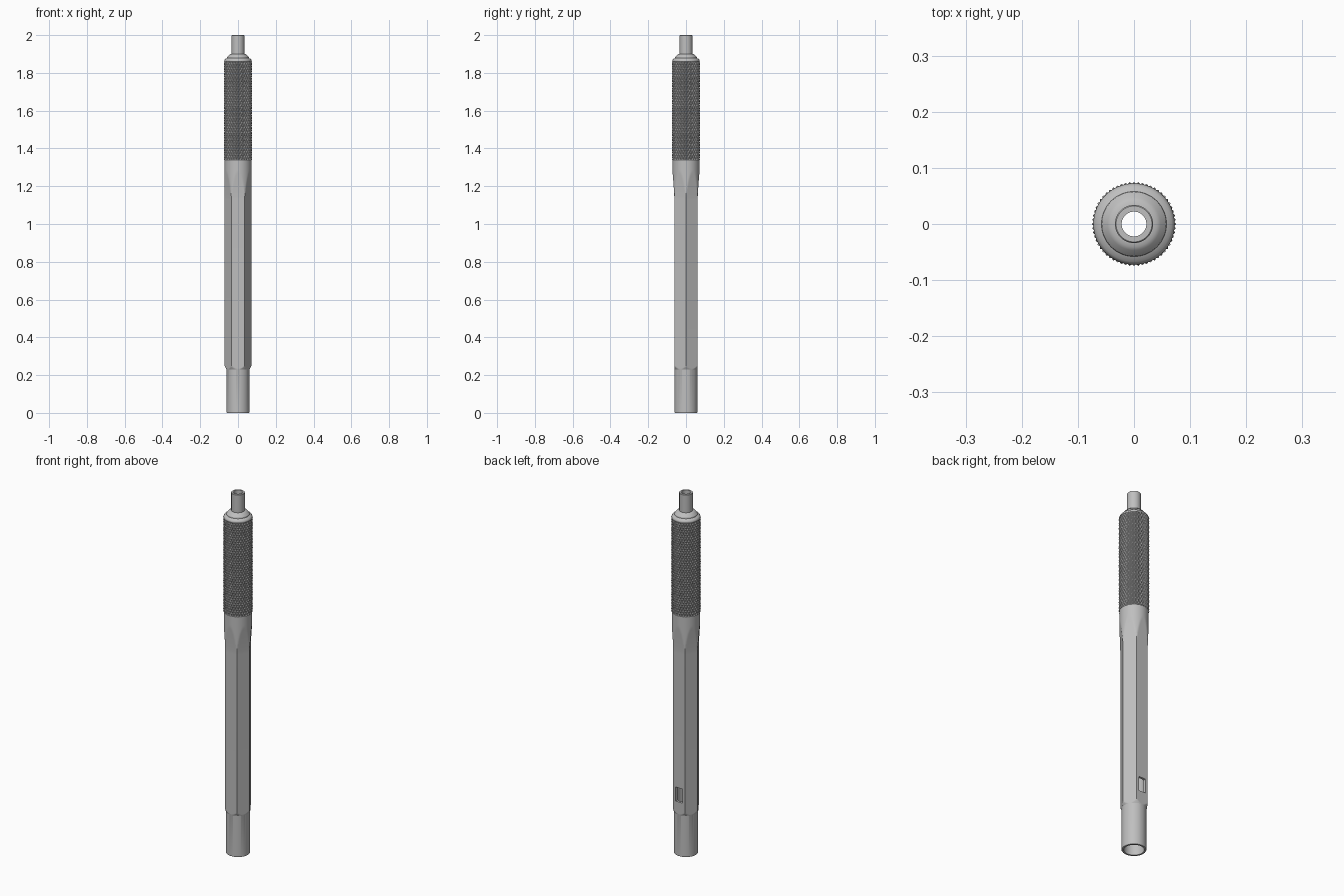
import bpy, bmesh, math

cube = bpy.data.objects.get("Cube")
if cube:
    bpy.data.objects.remove(cube, do_unlink=True)

metal = bpy.data.materials.new("satin_grey_metal")
metal.use_nodes = True
grey = (0.52, 0.52, 0.52, 1)
metal.diffuse_color = grey
metal.node_tree.nodes["Principled BSDF"].inputs["Base Color"].default_value = grey

TAU = 2 * math.pi


def tube(name, rows, sides, diagonal=False):
    """Closed ring solid: rows are (radius function of column, z), looping outside then inside."""
    bm = bmesh.new()
    rings = []
    for radius, z in rows:
        ring = []
        for i in range(sides):
            r = radius(i) if callable(radius) else radius
            a = TAU * i / sides
            ring.append(bm.verts.new((r * math.cos(a), r * math.sin(a), z)))
        rings.append(ring)
    for j, low in enumerate(rings):
        high = rings[(j + 1) % len(rings)]
        for i in range(sides):
            k = (i + 1) % sides
            a, b, c, d = low[i], low[k], high[k], high[i]
            if not diagonal:
                bm.faces.new((a, b, c, d))
            elif (i + j) % 2 == 0:
                bm.faces.new((a, b, c))
                bm.faces.new((a, c, d))
            else:
                bm.faces.new((a, b, d))
                bm.faces.new((b, c, d))
    bmesh.ops.recalc_face_normals(bm, faces=bm.faces)
    mesh = bpy.data.meshes.new(name)
    bm.to_mesh(mesh)
    bm.free()
    mesh.materials.append(metal)
    obj = bpy.data.objects.new(name, mesh)
    bpy.context.collection.objects.link(obj)
    return obj


def activate(obj):
    bpy.ops.object.select_all(action='DESELECT')
    obj.select_set(True)
    bpy.context.view_layer.objects.active = obj


def smooth(obj, degrees):
    activate(obj)
    bpy.ops.object.shade_smooth_by_angle(angle=math.radians(degrees))


# Barrel: round stock with six milled flats that run out below the grip
SIDES = 96
ROUND, FLAT, BORE = 0.0715, 0.0615, 0.05
FOOT, RUNOUT, GRIP = 0.23, 1.13, 1.34


def barrel_row(z):
    turned = 0.061 + (ROUND - 0.061) * min(max((z - FOOT) / 0.02, 0), 1)
    flat = FLAT + 0.011 * (max(z - RUNOUT, 0) / 0.16) ** 1.3

    def radius(i):
        off = (TAU * i / SIDES) % (TAU / 6) - TAU / 12
        return min(turned, flat / math.cos(off))
    return radius, z


heights = [0.003] + [FOOT + 0.0025 * n for n in range(9)]
heights += [RUNOUT + 0.01 * n for n in range(18)] + [GRIP]
rows = [(0.059, 0)] + [barrel_row(z) for z in heights] + [(BORE, GRIP), (BORE, 0)]
barrel = tube("hexagonal_barrel", rows, SIDES)

# Small rectangular window through the rear flat
bpy.ops.mesh.primitive_cube_add(size=1, location=(0, 0.065, 0.34))
cutter = bpy.context.object
cutter.name = "window_cutter"
cutter.scale = (0.042, 0.06, 0.078)
cutter.hide_render = True
cutter.data.materials.append(metal)
cut = barrel.modifiers.new("window", 'BOOLEAN')
cut.operation = 'DIFFERENCE'
cut.solver = 'EXACT'
cut.object = cutter
activate(barrel)
bpy.ops.object.modifier_apply(modifier=cut.name)
bpy.data.objects.remove(cutter, do_unlink=True)
smooth(barrel, 20)

# Knurled grip: checkerboard of peaks and valleys forming diamond pyramids
COLS, ROWS, TOP = 60, 40, 1.86
rows = []
for j in range(ROWS + 1):
    rows.append((lambda i, j=j: 0.075 if (i + j) % 2 else 0.0695,
                 GRIP + (TOP - GRIP) * j / ROWS))
rows += [(BORE, TOP), (BORE, GRIP)]
grip = tube("knurled_grip", rows, COLS, diagonal=True)
smooth(grip, 10)

# Shoulder and tip sleeve: one turned profile with a narrow bore
profile = [(0.072, TOP), (0.0725, 1.864), (0.071, 1.869), (0.067, 1.874),
           (0.058, 1.878), (0.057, 1.884), (0.047, 1.895), (0.041, 1.899),
           (0.034, 1.9), (0.034, 1.998), (0.032, 2), (0.022, 2),
           (0.022, 1.88), (BORE, TOP)]
nose = tube("shoulder_and_tip_sleeve", profile, 64)
smooth(nose, 30)
